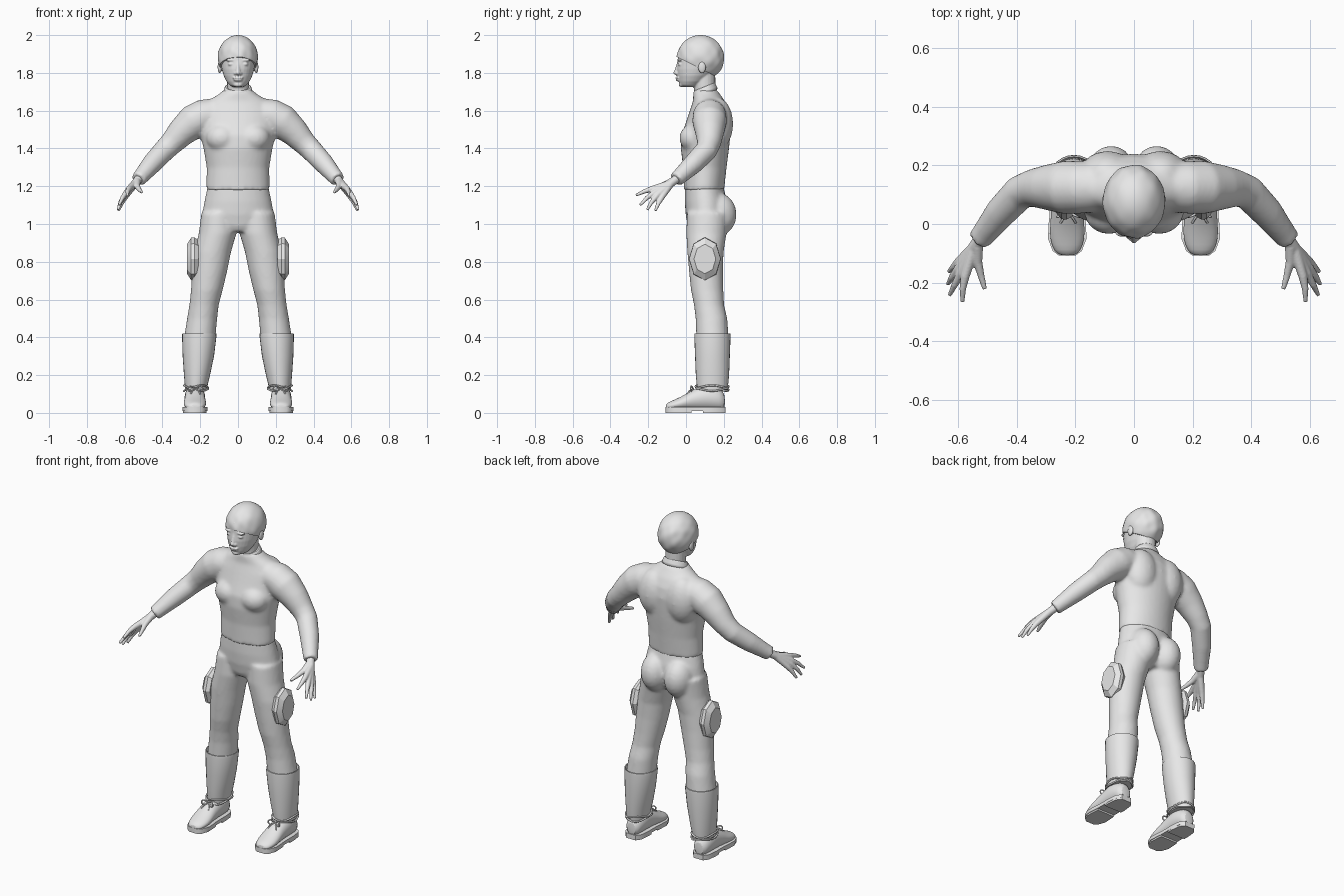
import bpy, bmesh, math
from mathutils import Vector, Matrix

cube = bpy.data.objects.get("Cube")
if cube:
    bpy.data.objects.remove(cube)

grey = bpy.data.materials.new("light_grey")
grey.use_nodes = True
grey.diffuse_color = (0.8, 0.8, 0.8, 1)
grey.node_tree.nodes["Principled BSDF"].inputs["Base Color"].default_value = (0.8, 0.8, 0.8, 1)

UP = Vector((0, 0, 1))
BOTH = (1, -1)


def loft(bm, pts, axis=None, n=20, sides=(1,)):
    """Closed tube through (x, y, z, radius[, second radius]) stations."""
    for s in sides:
        rings = []
        for i, p in enumerate(pts):
            after, before = pts[min(i + 1, len(pts) - 1)], pts[max(i - 1, 0)]
            d = Vector(axis) if axis else Vector(after[:3]) - Vector(before[:3])
            d.normalize()
            u = Vector((1, 0, 0)) if abs(d.z) > 0.99 else d.cross(UP).normalized()
            w = d.cross(u) if abs(d.z) > 0.99 else u.cross(d)
            ring = []
            for k in range(n):
                t = math.tau * k / n
                v = Vector(p[:3]) + u * p[3] * math.cos(t) + w * p[-1] * math.sin(t)
                ring.append(bm.verts.new((s * v.x, v.y, v.z)))
            rings.append(ring)
        for a, b in zip(rings, rings[1:]):
            for k in range(n):
                j = (k + 1) % n
                bm.faces.new((a[k], a[j], b[j], b[k]))
        bm.faces.new(rings[0])
        bm.faces.new(rings[-1])


def blob(bm, centre, radii, sides=(1,)):
    for s in sides:
        place = Matrix.Translation((s * centre[0], centre[1], centre[2]))
        bmesh.ops.create_uvsphere(bm, u_segments=20, v_segments=12, radius=1,
                                  matrix=place @ Matrix.Diagonal((*radii, 1)))


def finish(name, bm, voxel=0, relax=0, subsurf=0, angle=40):
    bmesh.ops.recalc_face_normals(bm, faces=bm.faces)
    mesh = bpy.data.meshes.new(name)
    bm.to_mesh(mesh)
    bm.free()
    mesh.materials.append(grey)
    ob = bpy.data.objects.new(name, mesh)
    bpy.context.collection.objects.link(ob)
    bpy.ops.object.select_all(action='DESELECT')
    ob.select_set(True)
    bpy.context.view_layer.objects.active = ob
    bpy.ops.object.shade_smooth_by_angle(angle=math.radians(angle))
    if voxel:
        m = ob.modifiers.new("blend", 'REMESH')
        m.mode, m.voxel_size, m.use_smooth_shade = 'VOXEL', voxel, True
        m = ob.modifiers.new("relax", 'SMOOTH')
        m.factor, m.iterations = 0.5, relax
    if subsurf:
        ob.modifiers.new("round", 'SUBSURF').levels = subsurf
        ob.modifiers["round"].render_levels = subsurf
    return ob


def cord(name, points, radius, cyclic=False):
    curve = bpy.data.curves.new(name, 'CURVE')
    curve.dimensions, curve.bevel_depth, curve.bevel_resolution = '3D', radius, 2
    for s in BOTH:
        spline = curve.splines.new('POLY')
        spline.points.add(len(points) - 1)
        for q, (x, y, z) in zip(spline.points, points):
            q.co = (s * x, y, z, 1)
        spline.use_cyclic_u = cyclic
    curve.materials.append(grey)
    bpy.context.collection.objects.link(bpy.data.objects.new(name, curve))


# Sweater: torso, chest, shoulder blades and sleeves blended together
bm = bmesh.new()
torso = [(1.18, .095, .168, .108), (1.2, .096, .168, .108), (1.3, .1, .166, .115),
         (1.4, .1, .183, .128), (1.47, .105, .2, .13), (1.54, .12, .21, .12),
         (1.6, .125, .205, .105), (1.65, .122, .165, .085), (1.685, .11, .105, .072),
         (1.71, .103, .075, .062)]
loft(bm, [(0, y, z, a, b) for z, y, a, b in torso], UP, 32)
blob(bm, (.085, .04, 1.455), (.085, .075, .075), BOTH)
blob(bm, (.09, .165, 1.53), (.1, .085, .14), BOTH)
loft(bm, [(.13, .125, 1.58, .085), (.18, .125, 1.572, .09), (.235, .125, 1.542, .092),
          (.3, .125, 1.485, .077), (.35, .122, 1.43, .064), (.39, .108, 1.39, .059),
          (.455, .04, 1.32, .054), (.51, -.03, 1.255, .043), (.528, -.053, 1.235, .041)],
     sides=BOTH)
finish("sweater", bm, .01, 8)

# Trousers: pelvis, buttocks and legs blended together
bm = bmesh.new()
pelvis = [(1.23, .095, .15, .095), (1.19, .097, .163, .103), (1.12, .105, .178, .112),
          (1.05, .11, .19, .112), (.99, .105, .17, .095), (.96, .105, .12, .08)]
loft(bm, [(0, y, z, a, b) for z, y, a, b in pelvis], UP, 32)
blob(bm, (.078, .168, 1.05), (.085, .1, .115), BOTH)
leg = [(1.06, .1, .115, .094, .11), (.95, .108, .108, .1, .107), (.85, .135, .103, .098, .096),
       (.75, .15, .106, .093, .09), (.65, .165, .112, .084, .086), (.57, .18, .122, .078, .08),
       (.5, .19, .135, .08, .084), (.4, .202, .14, .083, .086), (.3, .21, .138, .07, .07)]
loft(bm, [(x, y, z, a, b) for z, x, y, a, b in leg], UP, 24, BOTH)
finish("trousers", bm, .01, 6)

# Collar
bm = bmesh.new()
loft(bm, [(0, .107, 1.68, .09, .078), (0, .1, 1.705, .076, .066), (0, .098, 1.722, .073, .063),
          (0, .098, 1.729, .068, .058), (0, .098, 1.722, .058, .05)], (0, -.4, 1), 28)
finish("collar", bm, subsurf=1)

# Head with face features and ears
bm = bmesh.new()
skull = [(1.726, .022, .03, .04), (1.735, .022, .045, .055), (1.755, .032, .061, .071),
         (1.785, .045, .076, .09), (1.82, .06, .086, .109), (1.86, .07, .092, .115),
         (1.92, .075, .092, .116), (1.96, .075, .07, .09), (1.98, .075, .04, .05)]
loft(bm, [(0, y, z, a, b) for z, y, a, b in skull], UP, 32)
loft(bm, [(0, .1, 1.69, .056), (0, .095, 1.82, .06)], UP)
loft(bm, [(0, -.036, 1.862, .009), (0, -.045, 1.83, .01), (0, -.05, 1.803, .013)])
blob(bm, (0, -.052, 1.801), (.013, .015, .012))
blob(bm, (.013, -.045, 1.797), (.01, .011, .009), BOTH)
blob(bm, (.038, -.031, 1.868), (.027, .014, .008), BOTH)
blob(bm, (.037, -.029, 1.846), (.017, .014, .009), BOTH)
blob(bm, (0, -.043, 1.774), (.03, .013, .006))
blob(bm, (0, -.041, 1.762), (.024, .013, .006))
blob(bm, (0, -.021, 1.738), (.026, .018, .014))
blob(bm, (.097, .085, 1.83), (.011, .021, .033), BOTH)
finish("head", bm, .0045, 3)

# Hair: a lumpy cap cut along a slanted hairline
bm = bmesh.new()
bmesh.ops.create_icosphere(bm, subdivisions=5, radius=1)
for v in bm.verts:
    x, y, z = v.co
    lump = math.sin(9 * x + 3 * z) * math.sin(7 * y + 2) * math.cos(6 * z - 2 * x)
    v.co *= 1 - .025 * (1 - lump) * (1 - z * z)
    v.co = (v.co.x * .109, .077 + v.co.y * .128, 1.88 + v.co.z * .12)
cut = bmesh.ops.bisect_plane(bm, geom=bm.verts[:] + bm.edges[:] + bm.faces[:],
                             plane_co=(0, -.05, 1.885), plane_no=(0, .5, 1), clear_inner=True)
rim = [g for g in cut["geom_cut"] if isinstance(g, bmesh.types.BMEdge)]
bmesh.ops.holes_fill(bm, edges=rim, sides=0)
finish("hair", bm)

# Hands: each finger runs from the wrist through its knuckle to the tip
bm = bmesh.new()
fingers = [((.577, -.178, 1.187), (.585, -.222, 1.172), (.586, -.266, 1.152)),
           ((.592, -.168, 1.166), (.612, -.207, 1.138), (.63, -.243, 1.1)),
           ((.6, -.152, 1.152), (.622, -.182, 1.116), (.636, -.206, 1.075)),
           ((.598, -.128, 1.142), (.617, -.147, 1.108), (.633, -.163, 1.07))]
wrist = (.522, -.047, 1.242)
for knuckle, middle, tip in fingers:
    loft(bm, [(*wrist, .024), (.548, -.083, 1.212, .021), (*knuckle, .0155),
              (*middle, .0115), (*tip, .007)], n=12, sides=BOTH)
loft(bm, [(.535, -.075, 1.225, .02), (.534, -.13, 1.2, .016), (.523, -.175, 1.183, .012),
          (.51, -.222, 1.168, .008)], n=12, sides=BOTH)
finish("hands", bm, .004, 3)

# Octagonal thigh pads
bm = bmesh.new()
loft(bm, [(x, .1, .815, .085 * k, .115 * k) for x, k in
          ((.21, .85), (.23, 1), (.248, .98), (.27, .68))], (1, 0, 0), 8, BOTH)
finish("thigh_pads", bm, angle=25)

# Boot shafts
bm = bmesh.new()
shaft = [(.4, .204, .08, .085), (.42, .205, .085, .09), (.42, .205, .09, .095),
         (.405, .205, .091, .096), (.3, .21, .083, .092), (.2, .217, .069, .088),
         (.15, .221, .061, .083), (.12, .222, .058, .08)]
loft(bm, [(x, .14, z, a, b) for z, x, a, b in shaft], UP, 28, BOTH)
finish("boot_shafts", bm)

# Shoes, soles and heels share one set of (y, half width, top) stations
foot_x = .228
foot = [(-.108, .026, .045), (-.092, .046, .058), (-.05, .061, .074), (0, .059, .1),
        (.03, .056, .122), (.09, .055, .145), (.12, .056, .15), (.18, .05, .13), (.208, .03, .1)]
bm = bmesh.new()
loft(bm, [(foot_x, y, top / 2 + .007, w, top / 2 - .007) for y, w, top in foot],
     (0, 1, 0), 20, BOTH)
finish("shoes", bm, subsurf=1)


def slab(name, y0, y1, z0, z1, grow):
    bm = bmesh.new()
    edge = [(w * grow, y) for y, w, top in foot if y0 <= y <= y1]
    outline = edge + [(-w, y) for w, y in reversed(edge)]
    for s in BOTH:
        face = bm.faces.new([bm.verts.new((s * (foot_x + w), y, z0)) for w, y in outline])
        new = bmesh.ops.extrude_face_region(bm, geom=[face])["geom"]
        bmesh.ops.translate(bm, vec=(0, 0, z1 - z0),
                            verts=[g for g in new if isinstance(g, bmesh.types.BMVert)])
    finish(name, bm)


slab("soles", -1, 1, .01, .03, 1.08)
slab("sole_treads", -1, .03, 0, .011, 1.02)
slab("heels", .09, 1, 0, .011, 1.06)

# Laces: two wraps round the ankle and a bow in front
for name, z, tilt in (("upper_lace", .14, .006), ("lower_lace", .122, -.006)):
    turns = [math.tau * k / 28 for k in range(28)]
    cord(name, [(.222 + .064 * math.cos(t), .138 + .088 * math.sin(t),
                 z + tilt * math.cos(3 * t)) for t in turns], .005, True)
for name, s in (("inner_bow", -1), ("outer_bow", 1)):
    cord(name, [(.225 + s * .038 * math.sin(t), .038 - .014 * math.sin(t),
                 .128 + .013 * math.sin(2 * t)) for t in
                [math.pi * k / 14 for k in range(14)]], .004, True)
    cord(name + "_end", [(.225, .04, .128), (.225 + s * .016, .02, .118),
                         (.225 + s * .026, .004, .1)], .004)
